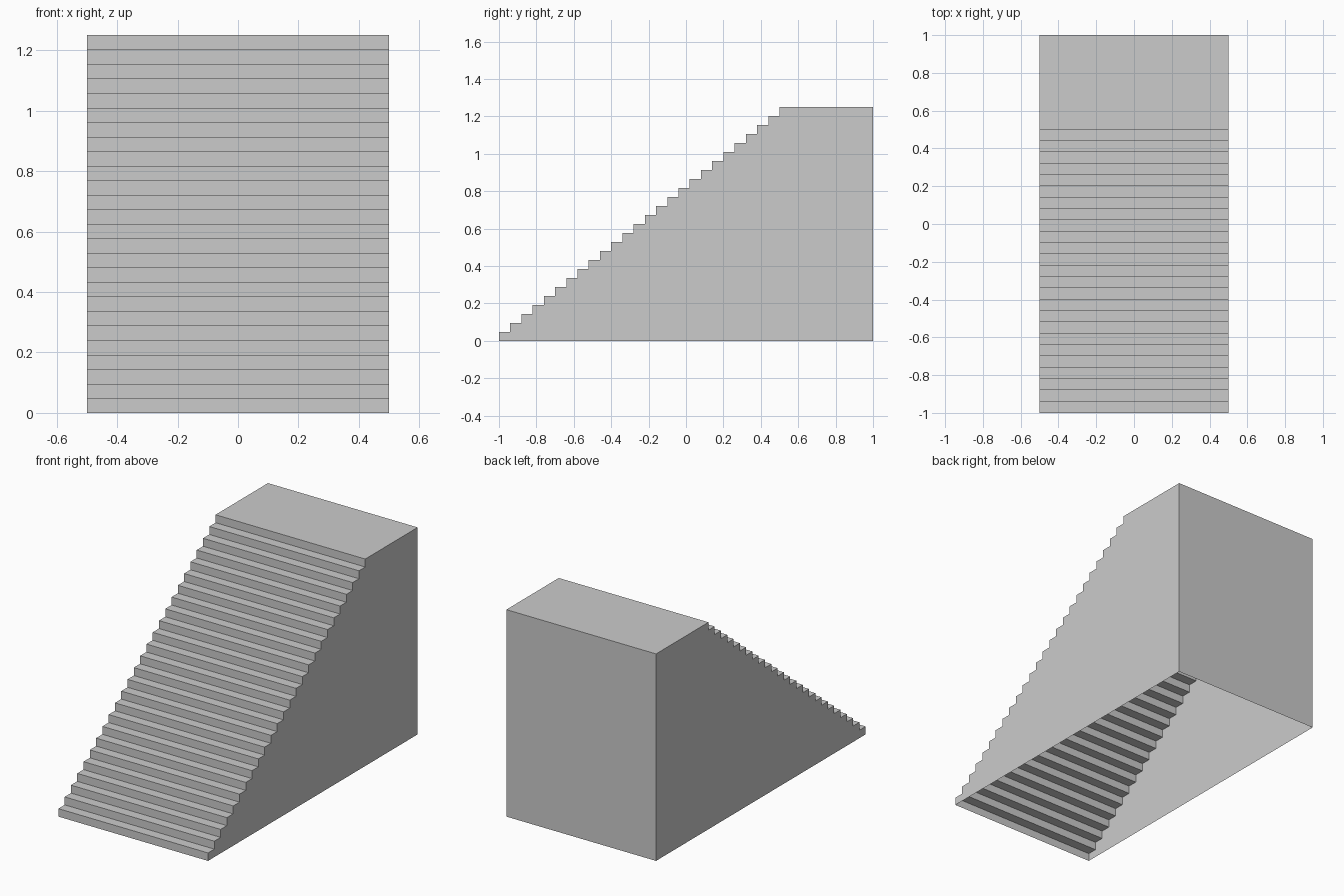
import bpy
import bmesh

if "Cube" in bpy.data.objects:
    bpy.data.objects.remove(bpy.data.objects["Cube"])

STEPS = 26
RUN = 0.06
RISE = 1.25 / STEPS
HALF_WIDTH = 0.5

# Side profile (y, z): stepped flight, then landing and back wall
profile = [(-1.0, 0.0)]
for i in range(STEPS):
    y_front = -1.0 + i * RUN
    y_back = y_front + RUN if i < STEPS - 1 else 1.0
    z = (i + 1) * RISE
    profile += [(y_front, z), (y_back, z)]
profile.append((1.0, 0.0))

bm = bmesh.new()
left = [bm.verts.new((-HALF_WIDTH, y, z)) for y, z in profile]
right = [bm.verts.new((HALF_WIDTH, y, z)) for y, z in profile]

# Risers, treads, landing and back; the underside stays open
for i in range(len(profile) - 1):
    bm.faces.new((left[i], right[i], right[i + 1], left[i + 1]))

# Side walls
bm.faces.new(left)
bm.faces.new(right[::-1])

mesh = bpy.data.meshes.new("staircase")
bm.to_mesh(mesh)
bm.free()
staircase = bpy.data.objects.new("staircase", mesh)
bpy.context.collection.objects.link(staircase)
